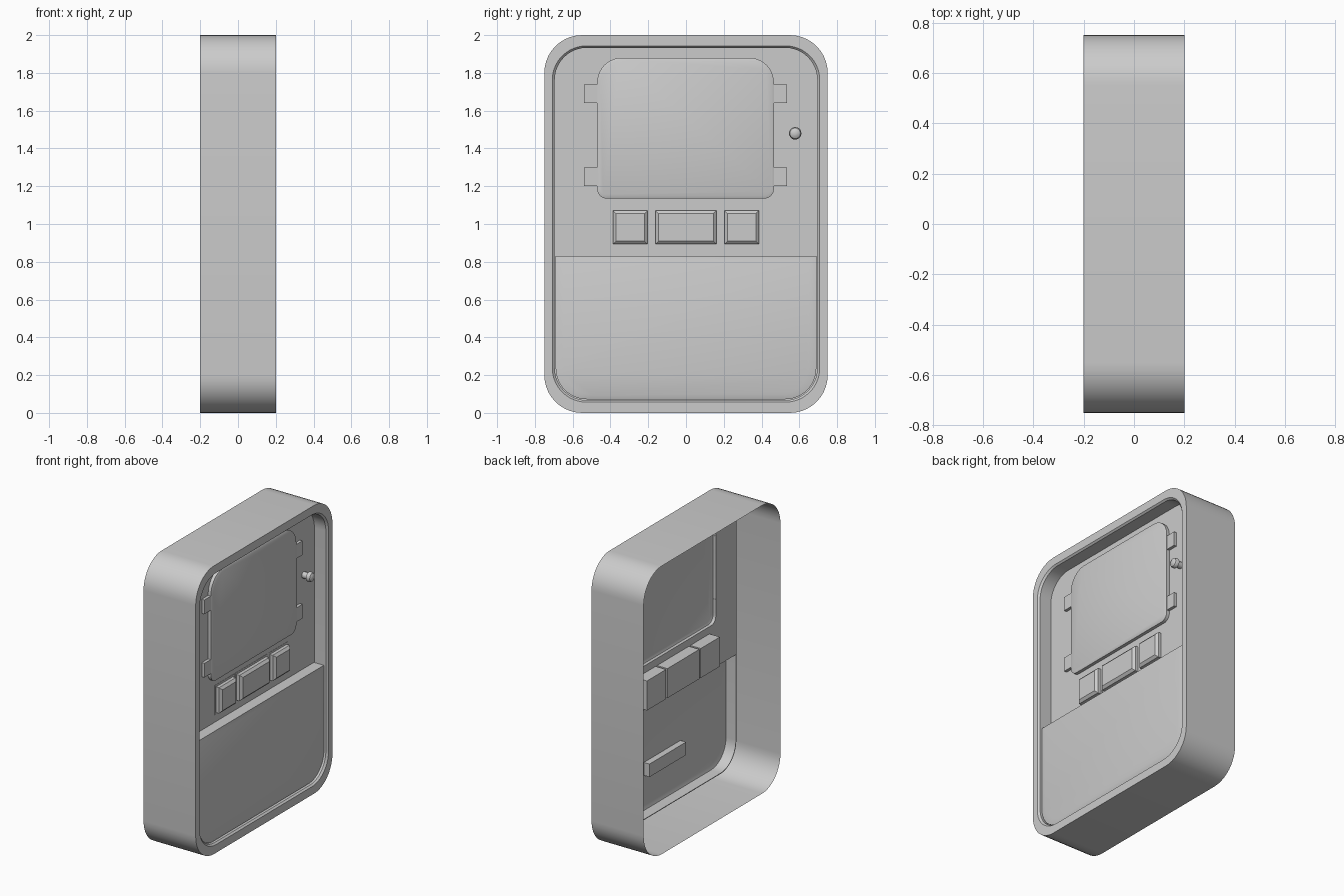
import bpy, bmesh
from math import sin, cos, pi

if "Cube" in bpy.data.objects:
    bpy.data.objects.remove(bpy.data.objects["Cube"])


def outline(x, y0, y1, z0, z1, rb, rt, n=10):
    """Rounded rectangle in the YZ plane, counter-clockwise seen from +x."""
    pts = []
    corners = [(y1 - rb, z0 + rb, rb, -pi / 2), (y1 - rt, z1 - rt, rt, 0),
               (y0 + rt, z1 - rt, rt, pi / 2), (y0 + rb, z0 + rb, rb, pi)]
    for cy, cz, r, start in corners:
        for i in range(n + 1):
            a = start + pi / 2 * i / n
            pts.append((x, cy + r * cos(a), cz + r * sin(a)))
    return pts


def finish(name, bm):
    bmesh.ops.remove_doubles(bm, verts=bm.verts, dist=1e-5)
    mesh = bpy.data.meshes.new(name)
    bm.to_mesh(mesh)
    bm.free()
    obj = bpy.data.objects.new(name, mesh)
    bpy.context.collection.objects.link(obj)
    bpy.ops.object.select_all(action='DESELECT')
    obj.select_set(True)
    bpy.context.view_layer.objects.active = obj
    bpy.ops.object.shade_smooth_by_angle()
    return obj


def loft(name, sections, front=True, back=False):
    """Skin a row of outlines, optionally closing either end."""
    bm = bmesh.new()
    rings = [[bm.verts.new(p) for p in outline(*s)] for s in sections]
    for a, b in zip(rings, rings[1:]):
        for i in range(len(a)):
            j = (i + 1) % len(a)
            bm.faces.new((a[i], a[j], b[j], b[i]))
    if front:
        bm.faces.new(rings[-1])
    if back:
        bm.faces.new(rings[0][::-1])
    return finish(name, bm)


PANEL = 0.10
recess = (PANEL, -0.695, 0.695, 0.067, 1.933, 0.17, 0.17)
screen = (PANEL, -0.47, 0.465, 1.135, 1.88, 0.05, 0.13)
lower = (PANEL, -0.69, 0.69, 0.072, 0.83, 0.165, 0.0)

# Open-backed outer shell with front rim and recess wall
loft("shell", [(-0.2, -0.75, 0.75, 0, 2, 0.2, 0.2),
               (0.2, -0.75, 0.75, 0, 2, 0.2, 0.2),
               (0.2, -0.708, 0.708, 0.057, 1.943, 0.18, 0.18),
               (0.188, -0.695, 0.695, 0.067, 1.933, 0.17, 0.17),
               recess], front=False)

# Recessed panel with openings for the screen and the lower cover
bm = bmesh.new()
for section in (recess, screen, lower):
    ring = [bm.verts.new(p) for p in outline(*section)]
    for i, v in enumerate(ring):
        bm.edges.new((v, ring[(i + 1) % len(ring)]))
bmesh.ops.remove_doubles(bm, verts=bm.verts, dist=1e-5)
bmesh.ops.triangle_fill(bm, use_beauty=True, edges=bm.edges[:], normal=(1, 0, 0))
bm.normal_update()
for f in bm.faces:
    if f.normal.x < 0:
        f.normal_flip()
finish("recessed_panel", bm)

# Raised screen plate, hollow behind
loft("screen_plate", [screen,
                      (0.122, -0.47, 0.465, 1.135, 1.88, 0.05, 0.13),
                      (0.128, -0.455, 0.45, 1.15, 1.868, 0.04, 0.12)])

# Four tabs beside the screen
for side, y0, y1 in (("left", -0.54, -0.468), ("right", 0.463, 0.535)):
    for level, z0, z1 in (("upper", 1.64, 1.738), ("lower", 1.2, 1.298)):
        loft(f"{level}_{side}_tab", [(PANEL, y0, y1, z0, z1, 0, 0),
                                     (0.12, y0, y1, z0, z1, 0, 0)])

# Buttons with bodies that reach behind the panel
for name, y0, y1 in (("left_button", -0.40, -0.19),
                     ("middle_button", -0.175, 0.175),
                     ("right_button", 0.19, 0.40)):
    def level(x, d):
        return (x, y0 + d, y1 - d, 0.88 + d, 1.085 - d, 0, 0)
    loft(name, [level(0.02, 0), level(0.102, 0), level(0.102, 0.013),
                level(0.125, 0.013), level(0.14, 0.03)], back=True)

# Lower cover, a hollow box with a bevelled front
loft("lower_cover", [lower,
                     (0.176, -0.69, 0.69, 0.072, 0.83, 0.165, 0.0),
                     (0.184, -0.65, 0.65, 0.095, 0.81, 0.16, 0.0)])

# Block behind the lower cover
loft("rear_block", [(0.14, -0.2, 0.2, 0.31, 0.4, 0, 0),
                    (0.183, -0.2, 0.2, 0.31, 0.4, 0, 0)], back=True)

# Small knob with a domed head
profile = [(PANEL, 0.022), (0.135, 0.022), (0.14, 0.033), (0.155, 0.033),
           (0.165, 0.028), (0.172, 0.016), (0.174, 0.006)]
loft("knob", [(x, 0.578 - r, 0.578 + r, 1.48 - r, 1.48 + r, r, r, 5)
              for x, r in profile])
